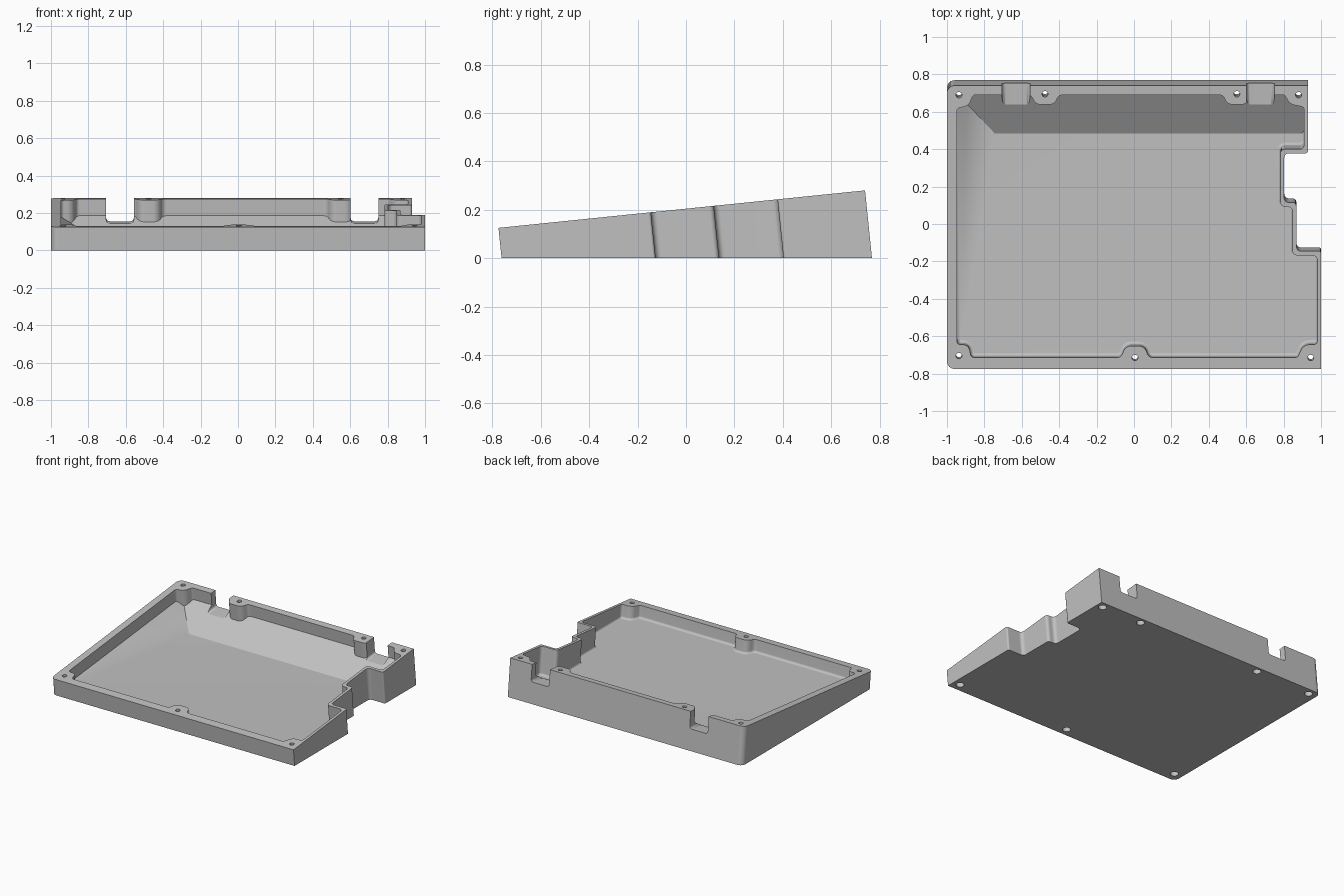
import bpy, bmesh, math
from mathutils import Vector

if "Cube" in bpy.data.objects:
    bpy.data.objects.remove(bpy.data.objects["Cube"])

SLOPE = 0.1023                                  # rise of the tilted rim
TILT = math.atan(SLOPE)
DOWN = Vector((0, math.sin(TILT), -math.cos(TILT)))
FLOOR = 0.04


def at(p, depth=0.0):
    """Point under the tilted rim plane, measured square to it."""
    return Vector((p[0], p[1], 0.125 + SLOPE * (p[1] + 0.775))) + DOWN * depth


def down_to(p, z):
    """Follow the tilted wall from the rim to a height."""
    return at(p, (at(p).z - z) / math.cos(TILT))


def rounded(points, steps=6):
    """Polygon of (x, y, radius) corners turned into an outline with arcs."""
    out = []
    for i, (x, y, r) in enumerate(points):
        p = Vector((x, y))
        if r == 0:
            out.append(p)
            continue
        a = Vector(points[i - 1][:2]) - p
        b = Vector(points[(i + 1) % len(points)][:2]) - p
        half = a.angle(b) / 2
        cut = min(r / math.tan(half), a.length * 0.49, b.length * 0.49)
        r = cut * math.tan(half)
        a.normalize()
        b.normalize()
        centre = p + (a + b).normalized() * r / math.sin(half)
        s, e = p + a * cut - centre, p + b * cut - centre
        sweep = math.atan2(s.x * e.y - s.y * e.x, s.dot(e))
        for k in range(steps + 1):
            t = sweep * k / steps
            out.append(centre + Vector((s.x * math.cos(t) - s.y * math.sin(t),
                                        s.x * math.sin(t) + s.y * math.cos(t))))
    return out


def inset(outline, t):
    """Shrink a counter-clockwise outline."""
    out = []
    for i, p in enumerate(outline):
        d = (outline[(i + 1) % len(outline)] - p).normalized() + (p - outline[i - 1]).normalized()
        out.append(p + Vector((-d.y, d.x)).normalized() * t)
    return out


def loft(rings):
    """Closed solid through counter-clockwise rings, from top to bottom."""
    bm = bmesh.new()
    loops = [[bm.verts.new(p) for p in ring] for ring in rings]
    bm.faces.new(loops[0])
    bm.faces.new(loops[-1][::-1])
    for hi, lo in zip(loops, loops[1:]):
        for i in range(len(hi)):
            bm.faces.new((hi[i - 1], lo[i - 1], lo[i], hi[i]))
    bm.normal_update()
    return bm


def prism(outline, top, bottom):
    return loft([[at(p, d) for p in outline] for d in (top, bottom)])


def slab(corners):
    return loft([corners, [c - Vector((0, 0, 1)) for c in corners]])


def make(name, bm):
    me = bpy.data.meshes.new(name)
    bm.to_mesh(me)
    bm.free()
    ob = bpy.data.objects.new(name, me)
    bpy.context.collection.objects.link(ob)
    return ob


def carve(target, cutter):
    cutter.hide_render = True
    mod = target.modifiers.new("carve", "BOOLEAN")
    mod.operation, mod.solver, mod.object = "DIFFERENCE", "EXACT", cutter
    bpy.context.view_layer.objects.active = target
    bpy.ops.object.modifier_apply(modifier=mod.name)
    bpy.data.objects.remove(cutter)


def bump(x, y, side):
    """Rounded screw boss on a straight wall; side is the walking direction."""
    inward = 0.062 if y < 0 else -0.052
    return [(x - side * 0.075, y, 0.03), (x - side * 0.05, y + inward, 0.045),
            (x + side * 0.05, y + inward, 0.045), (x + side * 0.075, y, 0.03)]


# Wedge-shaped outer body with stepped right side
outer = rounded([
    (-1, -0.775, 0.04), (1, -0.775, 0), (1, -0.145, 0.012), (0.868, -0.145, 0.025),
    (0.868, 0.115, 0.02), (0.803, 0.115, 0.025), (0.803, 0.378, 0.025),
    (0.93, 0.378, 0.012), (0.93, 0.74, 0), (-1, 0.74, 0.04)])
tray = make("wedge_tray", loft([[at(p) for p in outer], [down_to(p, 0) for p in outer]]))

# Cavity with screw bosses and a filleted flat floor
inner = [(-0.947, -0.645, 0.02), (-0.885, -0.645, 0.05), (-0.87, -0.714, 0.02)]
inner += bump(0.005, -0.714, 1)
inner += [(0.875, -0.714, 0.02), (0.905, -0.645, 0.05), (0.98, -0.645, 0.02),
          (0.98, -0.168, 0.025), (0.847, -0.168, 0.025), (0.847, 0.092, 0.025),
          (0.782, 0.092, 0.025), (0.782, 0.4, 0.025), (0.91, 0.4, 0.025),
          (0.91, 0.625, 0.02), (0.835, 0.64, 0.05), (0.805, 0.69, 0.02)]
inner += bump(0.55, 0.69, -1) + bump(-0.476, 0.69, -1)
inner += [(-0.86, 0.69, 0.02), (-0.885, 0.63, 0.05), (-0.947, 0.62, 0.02)]
wall = rounded(inner)
rings = [[at(p, -0.1) for p in wall]]
for k in range(4):
    a = k * math.pi / 6
    rings.append([down_to(p, FLOOR + 0.016 * (1 - math.sin(a)))
                  for p in inset(wall, 0.016 * (1 - math.cos(a)))])
cavity = make("cavity", loft(rings))

# Sloped left and back banks of the floor
ridge = Vector((-0.745, 0.485, FLOOR))
low, high = at((-0.947, -0.66), 0.09), at((-0.947, 0.6), 0.09)
along, across = high - low, ridge - low
carve(cavity, make("left_bank", slab([low + along * s + across * t for s, t in
                                      ((-4, -0.5), (-4, 1.5), (3, 1.5), (3, -0.5))])))
rise = at((ridge.x, 0.69), 0.09) - ridge
carve(cavity, make("back_bank", slab([Vector((x, ridge.y, FLOOR)) + Vector((0, rise.y, rise.z)) * t
                                      for x, t in ((-1.2, -0.3), (1.2, -0.3), (1.2, 2), (-1.2, 2))])))
carve(tray, cavity)

# Two cable notches through the back wall
for x0, x1 in ((-0.705, -0.557), (0.602, 0.75)):
    notch = prism([(x0, 0.627), (x1, 0.627), (x1, 0.9), (x0, 0.9)], -0.12, 0.125)
    low_edges = [e for e in notch.edges
                 if all((v.co - at((0, 0))).dot(DOWN) > 0 for v in e.verts)
                 and abs(e.verts[0].co.x - e.verts[1].co.x) < 1e-4]
    bmesh.ops.bevel(notch, geom=low_edges, offset=0.018, segments=4, profile=0.5, affect="EDGES")
    carve(tray, make("notch", notch))

# Screw holes with wider recesses from below
for x, y in ((-0.936, -0.705), (0.005, -0.715), (0.945, -0.715), (-0.936, 0.69),
             (-0.476, 0.695), (0.55, 0.695), (0.88, 0.69)):
    for radius, top in ((0.016, -0.1), (0.028, 0.085)):
        ring = [(x + radius * math.cos(k * math.tau / 20),
                 y + radius * math.sin(k * math.tau / 20)) for k in range(20)]
        carve(tray, make("hole", prism(ring, top, 0.45)))

# Single grey finish
grey = bpy.data.materials.new("grey_plastic")
grey.use_nodes = True
colour = (0.53, 0.53, 0.53, 1)
grey.diffuse_color = colour
grey.node_tree.nodes["Principled BSDF"].inputs["Base Color"].default_value = colour
tray.data.materials.clear()
tray.data.materials.append(grey)

# Smooth fillets, crisp edges
bpy.ops.object.select_all(action="DESELECT")
tray.select_set(True)
bpy.context.view_layer.objects.active = tray
bpy.ops.object.shade_smooth_by_angle(angle=math.radians(33))
normals = tray.modifiers.new("normals", "WEIGHTED_NORMAL")
normals.keep_sharp = True
